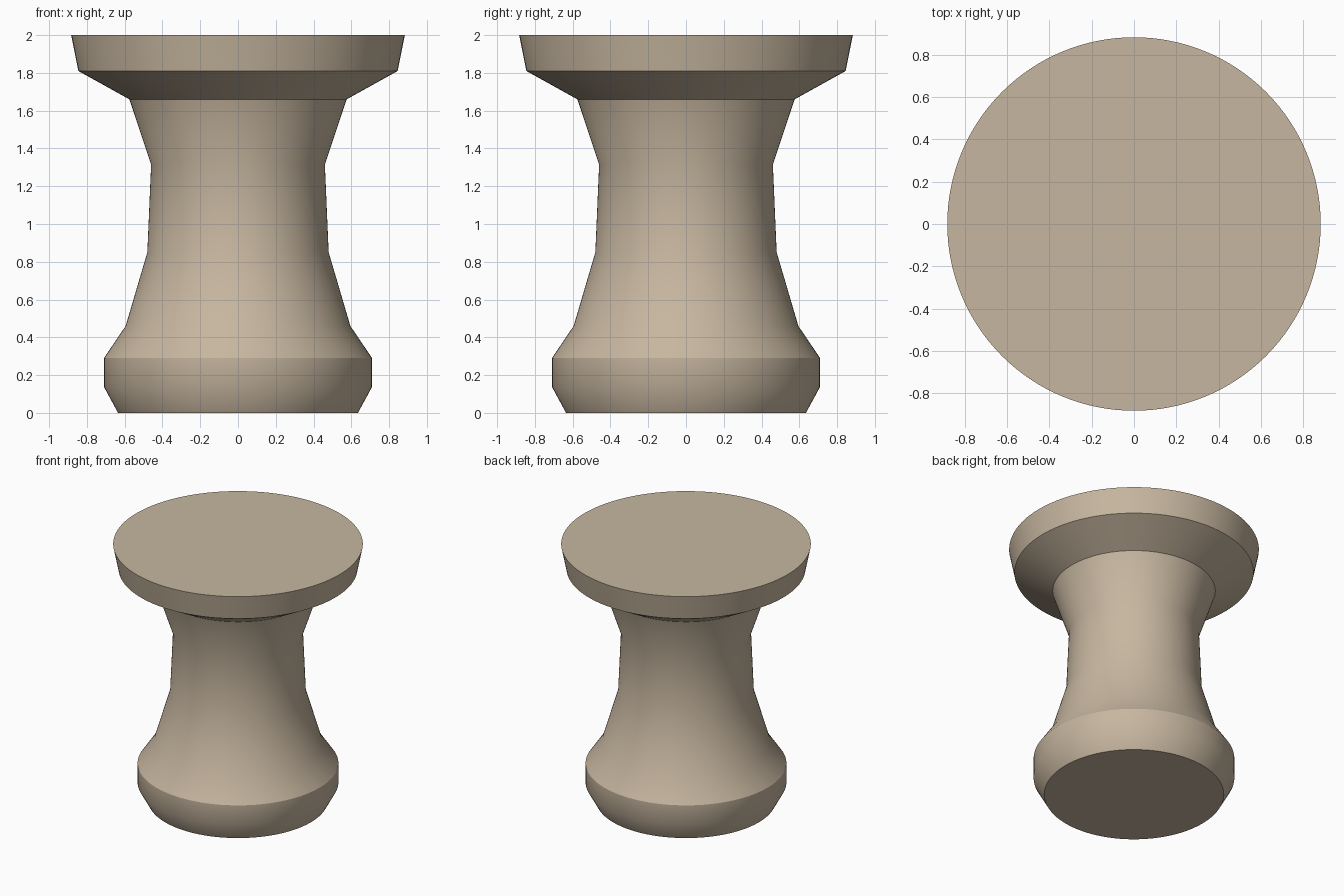
import bpy, bmesh
from math import cos, sin, tau, radians

cube = bpy.data.objects.get("Cube")
if cube:
    bpy.data.objects.remove(cube, do_unlink=True)

SIDES = 128


def flat_material(name, rgb):
    mat = bpy.data.materials.new(name)
    mat.use_nodes = True
    color = (*rgb, 1.0)
    mat.diffuse_color = color
    mat.node_tree.nodes["Principled BSDF"].inputs["Base Color"].default_value = color
    return mat


def lathe(name, profile, mat):
    """Closed solid turned around z from (radius, height) points."""
    bm = bmesh.new()
    rings = [[bm.verts.new((r * cos(tau * i / SIDES), r * sin(tau * i / SIDES), z))
              for i in range(SIDES)] for r, z in profile]
    for low, high in zip(rings, rings[1:]):
        for i in range(SIDES):
            j = (i + 1) % SIDES
            bm.faces.new((low[i], low[j], high[j], high[i]))
    bm.faces.new(rings[0][::-1])
    bm.faces.new(rings[-1])
    mesh = bpy.data.meshes.new(name)
    bm.to_mesh(mesh)
    bm.free()
    mesh.materials.append(mat)
    obj = bpy.data.objects.new(name, mesh)
    bpy.context.collection.objects.link(obj)
    bpy.ops.object.select_all(action='DESELECT')
    obj.select_set(True)
    bpy.context.view_layer.objects.active = obj
    bpy.ops.object.shade_smooth_by_angle(angle=radians(30))
    return obj


# Turned stool: bevelled foot, waisted stem, flared seat
foot = [(0.635, 0.0), (0.71, 0.138), (0.71, 0.29)]
stem = [(0.595, 0.46), (0.48, 0.85), (0.46, 1.315)]
seat = [(0.575, 1.66), (0.845, 1.81), (0.883, 2.0)]
lathe("turned_stool", foot + stem + seat, flat_material("light wood", (0.57, 0.47, 0.35)))
